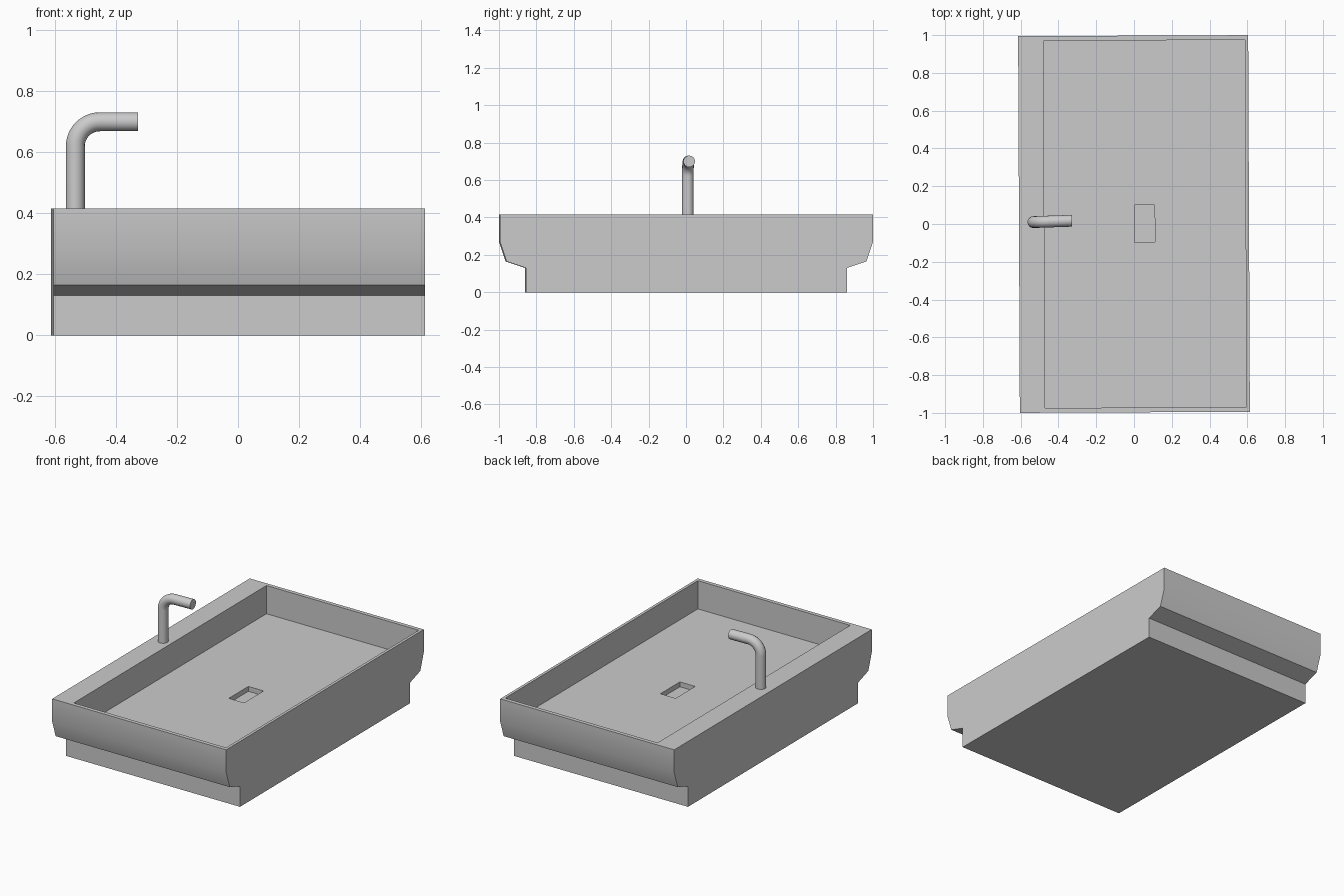
import bpy, bmesh, math
from mathutils import Matrix

if "Cube" in bpy.data.objects:
    bpy.data.objects.remove(bpy.data.objects["Cube"])

TURN = Matrix.Rotation(math.radians(0.26), 4, 'Z')


def prism(name, outline, x0, x1):
    """Extrude a y-z outline along x."""
    bm = bmesh.new()
    face = bm.faces.new([bm.verts.new((x0, y, z)) for y, z in outline])
    ext = bmesh.ops.extrude_face_region(bm, geom=[face])
    verts = [v for v in ext['geom'] if isinstance(v, bmesh.types.BMVert)]
    bmesh.ops.translate(bm, verts=verts, vec=(x1 - x0, 0, 0))
    bmesh.ops.recalc_face_normals(bm, faces=bm.faces)
    mesh = bpy.data.meshes.new(name)
    bm.to_mesh(mesh)
    bm.free()
    obj = bpy.data.objects.new(name, mesh)
    bpy.context.collection.objects.link(obj)
    return obj


def activate(obj):
    bpy.ops.object.select_all(action='DESELECT')
    obj.select_set(True)
    bpy.context.view_layer.objects.active = obj


def cut_box(target, x0, x1, y0, y1, z0, z1):
    cutter = prism("cutter", [(y0, z0), (y1, z0), (y1, z1), (y0, z1)], x0, x1)
    cutter.hide_render = True
    mod = target.modifiers.new("cut", 'BOOLEAN')
    mod.operation = 'DIFFERENCE'
    mod.solver = 'EXACT'
    mod.object = cutter
    activate(target)
    bpy.ops.object.modifier_apply(modifier=mod.name)
    bpy.data.objects.remove(cutter)


# Basin body: mirrored side profile with a stepped plinth
half = [(0.858, 0), (0.858, 0.13), (0.962, 0.165), (0.997, 0.27), (0.997, 0.415)]
outline = half + [(-y, z) for y, z in reversed(half)]
basin = prism("basin", outline, -0.609, 0.609)

# Bowl and drain recess
cut_box(basin, -0.475, 0.591, -0.972, 0.972, 0.236, 0.6)
cut_box(basin, 0.003, 0.11, -0.097, 0.1, 0.205, 0.3)
basin.data.transform(TURN)
activate(basin)
bpy.ops.object.shade_smooth_by_angle(angle=math.radians(30))

# Faucet: bent pipe along a quarter-arc path
px, py, top, bend, radius = -0.533, 0.01, 0.7, 0.08, 0.031
path = [(px, py, 0.41)]
for i in range(13):
    a = math.pi / 2 * i / 12
    path.append((px + bend * (1 - math.cos(a)), py, top - bend + bend * math.sin(a)))
path.append((-0.328, py, top))

curve = bpy.data.curves.new("faucet", 'CURVE')
curve.dimensions = '3D'
curve.bevel_depth = radius
curve.bevel_resolution = 6
curve.use_fill_caps = True
spline = curve.splines.new('POLY')
spline.points.add(len(path) - 1)
for point, co in zip(spline.points, path):
    point.co = (*co, 1)
faucet = bpy.data.objects.new("faucet", curve)
bpy.context.collection.objects.link(faucet)
activate(faucet)
bpy.ops.object.convert(target='MESH')
faucet = bpy.context.object

# The spout leans slightly around its pole
pivot = Matrix.Translation((px, py, 0))
faucet.data.transform(pivot @ Matrix.Rotation(math.radians(2), 4, 'Z') @ pivot.inverted())
bpy.ops.object.shade_smooth_by_angle(angle=math.radians(40))
